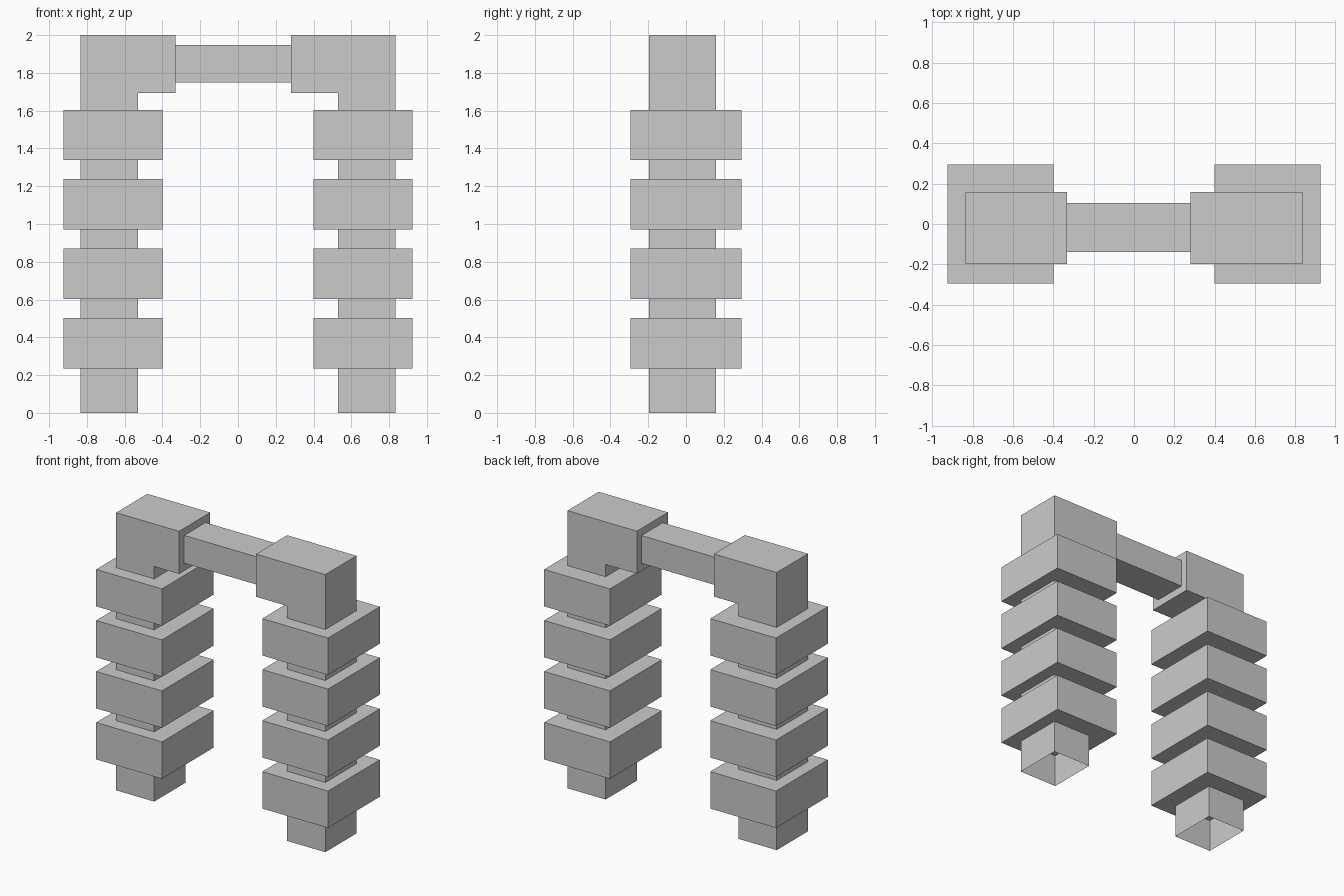
import bpy
import bmesh

if "Cube" in bpy.data.objects:
    bpy.data.objects.remove(bpy.data.objects["Cube"])


def prism(name, profile, y0, y1, open_base=False):
    """Extrude an x/z outline along y; optionally drop the face lying on z = 0."""
    bm = bmesh.new()
    face = bm.faces.new([bm.verts.new((x, y0, z)) for x, z in profile])
    ext = bmesh.ops.extrude_face_region(bm, geom=[face], use_keep_orig=True)
    for v in ext["geom"]:
        if isinstance(v, bmesh.types.BMVert):
            v.co.y = y1
    bmesh.ops.recalc_face_normals(bm, faces=bm.faces)
    if open_base:
        base = [f for f in bm.faces if all(v.co.z < 1e-5 for v in f.verts)]
        bmesh.ops.delete(bm, geom=base, context='FACES_ONLY')
    mesh = bpy.data.meshes.new(name)
    bm.to_mesh(mesh)
    bm.free()
    obj = bpy.data.objects.new(name, mesh)
    bpy.context.collection.objects.link(obj)
    return obj


def box(name, x0, x1, y0, y1, z0, z1):
    return prism(name, [(x0, z0), (x1, z0), (x1, z1), (x0, z1)], y0, y1)


# Posts with inward arms at the top (open underneath) and their stacked collars
for side, s, arm_end in (("left", -1, 0.332), ("right", 1, 0.281)):
    outline = [(0.53, 0), (0.834, 0), (0.834, 2), (arm_end, 2),
               (arm_end, 1.693), (0.53, 1.693)]
    prism(f"{side}_post", [(s * x, z) for x, z in outline],
          -0.197, 0.158, open_base=True)
    for i in range(4):
        z = 0.236 + i * 0.3675
        xs = sorted((s * 0.4, s * 0.924))
        box(f"{side}_collar_{i + 1}", *xs, -0.295, 0.295, z, z + 0.266)

# Crossbeam between the two arms
box("crossbeam", -0.332, 0.281, -0.138, 0.105, 1.748, 1.948)
